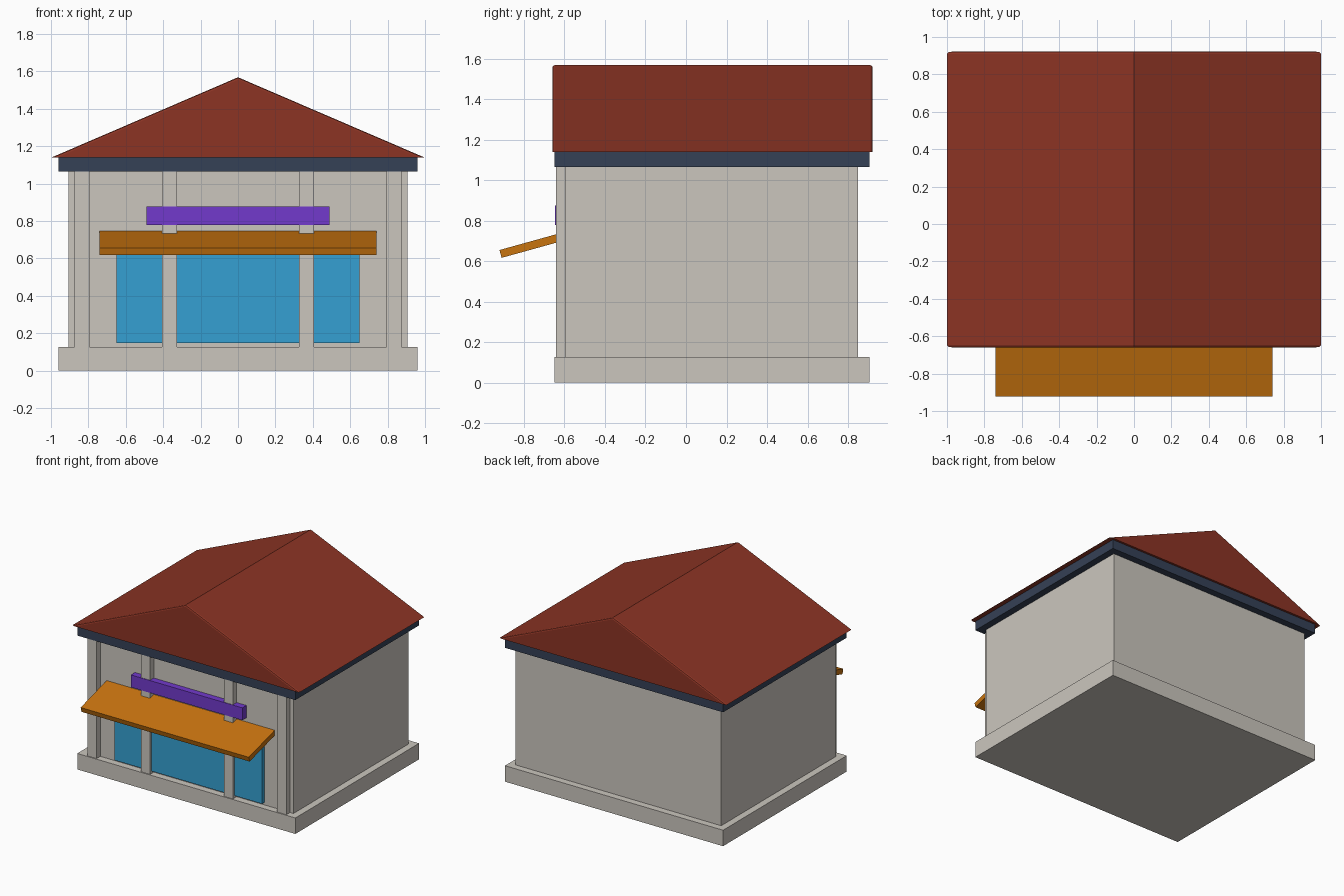
import bpy
import bmesh
import math
from mathutils import Matrix, Vector

cube = bpy.data.objects.get("Cube")
if cube:
    bpy.data.objects.remove(cube, do_unlink=True)


def material(name, r, g, b):
    """Flat colour from 0-255 sRGB values, stored as linear."""
    lin = [((c / 255 + 0.055) / 1.055) ** 2.4 for c in (r, g, b)] + [1]
    mat = bpy.data.materials.new(name)
    mat.use_nodes = True
    mat.diffuse_color = lin
    bsdf = next(n for n in mat.node_tree.nodes if n.type == 'BSDF_PRINCIPLED')
    bsdf.inputs["Base Color"].default_value = lin
    return mat


stone = material("warm grey stone", 203, 198, 190)
tile = material("red roof tile", 140, 52, 36)
slate = material("dark slate trim", 53, 65, 86)
glass = material("blue glass", 53, 160, 210)
orange = material("orange canopy", 199, 115, 15)
purple = material("purple sign", 114, 58, 204)


def finish(bm, name, mat):
    bmesh.ops.recalc_face_normals(bm, faces=bm.faces)
    mesh = bpy.data.meshes.new(name)
    bm.to_mesh(mesh)
    bm.free()
    mesh.materials.append(mat)
    obj = bpy.data.objects.new(name, mesh)
    bpy.context.collection.objects.link(obj)
    return obj


def box(name, mat, x, y, z):
    """Box between the given (low, high) limits on each axis."""
    spans = (x, y, z)
    centre = Vector([(a + b) / 2 for a, b in spans])
    size = [b - a for a, b in spans]
    bm = bmesh.new()
    bmesh.ops.create_cube(bm, size=1, matrix=Matrix.Translation(centre) @ Matrix.Diagonal((*size, 1)))
    return finish(bm, name, mat)


# Building body
WALL_FRONT, WALL_TOP, BASE_TOP = -0.595, 1.065, 0.127
box("base", stone, (-0.96, 0.96), (-0.65, 0.905), (0, BASE_TOP))
box("walls", stone, (-0.905, 0.905), (WALL_FRONT, 0.85), (BASE_TOP, WALL_TOP))
box("eave_trim", slate, (-0.96, 0.96), (-0.65, 0.905), (WALL_TOP, 1.138))

# Front columns, mirrored in pairs
for side, sign in (("left", 1), ("right", -1)):
    for kind, cx in (("inner", 0.365), ("outer", 0.835)):
        box(f"{side}_{kind}_column", stone, (sign * cx - 0.04, sign * cx + 0.04),
            (-0.642, WALL_FRONT), (BASE_TOP, WALL_TOP))

# Shop window and sign board
box("shop_window", glass, (-0.65, 0.65), (-0.625, WALL_FRONT), (0.147, 0.69))
box("sign_board", purple, (-0.49, 0.49), (-0.646, WALL_FRONT), (0.778, 0.876))

# Sloping awning, hung from its upper front edge
awning = box("awning", orange, (-0.74, 0.74), (0, 0.36), (-0.04, 0))
awning.data.transform(Matrix.Translation((0, -0.921, 0.655)) @ Matrix.Rotation(math.radians(15.5), 4, 'X'))

# Gable roof: extruded triangle with softened gable edges
bm = bmesh.new()
profile = [bm.verts.new((x, -0.66, z)) for x, z in ((-1, 1.138), (1, 1.138), (0, 1.568))]
gable = bm.faces.new(profile)
moved = bmesh.ops.extrude_face_region(bm, geom=[gable])["geom"]
bmesh.ops.translate(bm, vec=(0, 1.582, 0), verts=[v for v in moved if isinstance(v, bmesh.types.BMVert)])
sloped = [e for e in bm.edges if abs(e.verts[0].co.z - e.verts[1].co.z) > 0.1]
bmesh.ops.bevel(bm, geom=sloped, offset=0.012, segments=2, profile=0.5, affect='EDGES')
finish(bm, "roof", tile)
